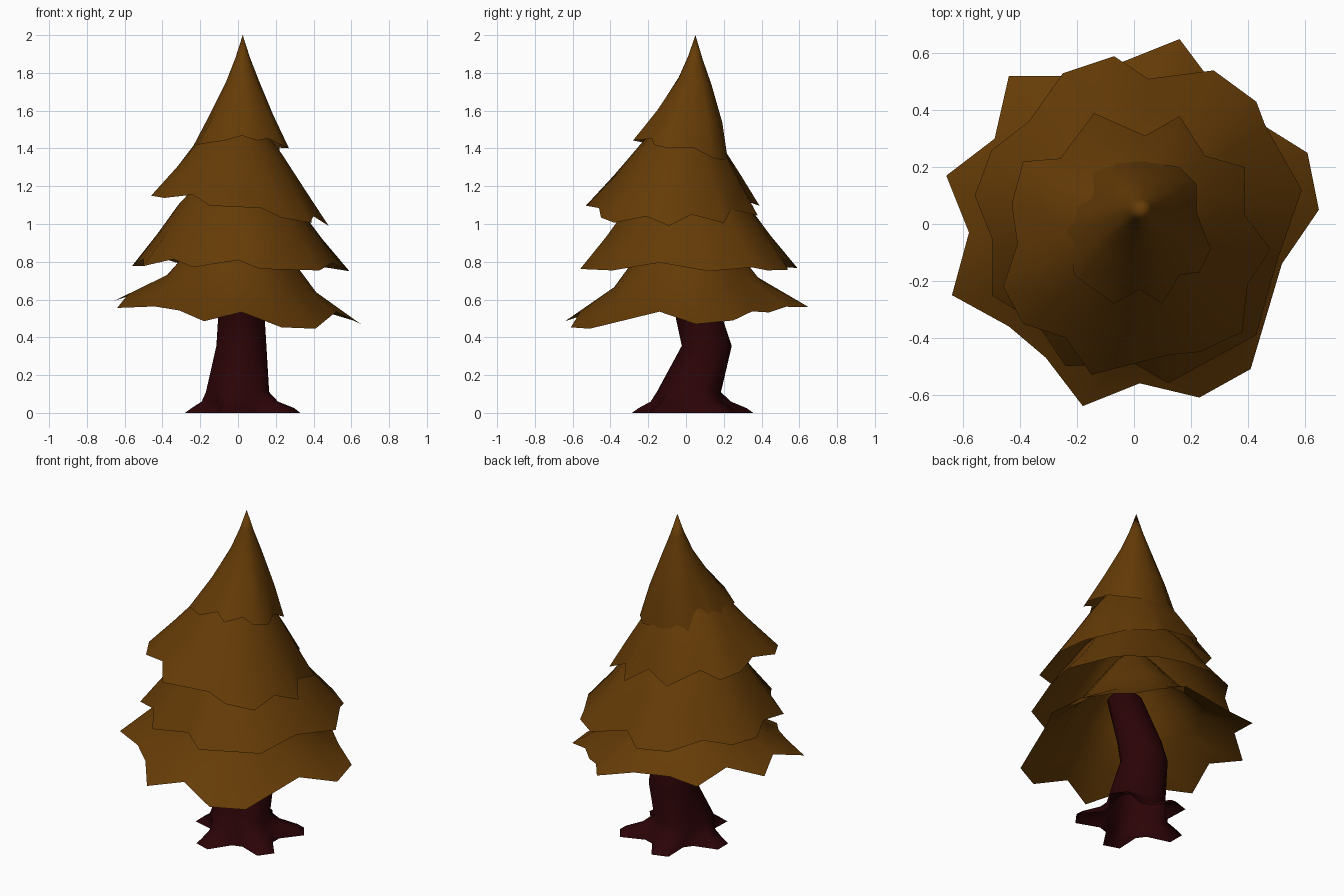
import bpy
import bmesh
import math

starter = bpy.data.objects.get("Cube")
if starter:
    bpy.data.objects.remove(starter, do_unlink=True)


def make_material(name, colour):
    material = bpy.data.materials.new(name)
    material.use_nodes = True
    material.diffuse_color = (*colour, 1)
    shader = material.node_tree.nodes["Principled BSDF"]
    shader.inputs["Base Color"].default_value = (*colour, 1)
    shader.inputs["Roughness"].default_value = 1
    return material


foliage_brown = make_material("foliage_brown", (0.13, 0.044, 0.002))
bark_red = make_material("bark_red", (0.024, 0.001, 0.002))


def loft(name, rings, material, top):
    """Skin a stack of rings from an open bottom up to a closing point."""
    bm = bmesh.new()
    loops = [[bm.verts.new(point) for point in ring] for ring in rings]
    tip = bm.verts.new(top)
    count = len(loops[0])
    for i in range(count):
        j = (i + 1) % count
        for lower, upper in zip(loops, loops[1:]):
            bm.faces.new((lower[i], lower[j], upper[j], upper[i]))
        bm.faces.new((loops[-1][i], loops[-1][j], tip))
    mesh = bpy.data.meshes.new(name)
    bm.to_mesh(mesh)
    bm.free()
    mesh.materials.append(material)
    obj = bpy.data.objects.new(name, mesh)
    bpy.context.collection.objects.link(obj)
    bpy.ops.object.select_all(action="DESELECT")
    obj.select_set(True)
    bpy.context.view_layer.objects.active = obj
    bpy.ops.object.shade_smooth_by_angle(angle=math.radians(70))


def foliage_tier(name, rim, centre, height, tilt, profile, rise):
    """Open skirt: a jagged, tilted rim that rounds off up a (scale, height) profile."""
    cx, cy = centre
    radii = [math.hypot(x - cx, y - cy) for x, y in rim]
    count = len(rim)
    mean = sum(radii) / count
    rings = []
    for scale, lift in profile:
        rounding = min(1, 1.4 * (1 - scale))
        ring = []
        for i, (x, y) in enumerate(rim):
            # the jagged outline fades into a circle towards the top
            factor = scale * (1 + rounding * (mean / radii[i] - 1))
            dx, dy = (x - cx) * factor, (y - cy) * factor
            # notches sit a little higher than the tips beside them
            beside = (radii[i - 1] + radii[(i + 1) % count]) / 2
            notch = max(0, beside - radii[i]) * 0.6 * (1 - rounding)
            z = height + lift + notch + tilt[0] * dx + tilt[1] * dy
            ring.append((cx + dx, cy + dy, z))
        rings.append(ring)
    loft(name, rings, foliage_brown, (cx, cy, height + rise))


# Foliage tiers, lowest first, rims run counter-clockwise
foliage_tier(
    "foliage_bottom",
    [(.65, .05), (.61, .25), (.45, .35), (.36, .44), (.25, .53), (.16, .65),
     (-.04, .57), (-.25, .52), (-.44, .52), (-.49, .3), (-.66, .17), (-.58, -.03),
     (-.64, -.25), (-.44, -.36), (-.31, -.47), (-.18, -.64), (.02, -.56),
     (.23, -.61), (.41, -.51), (.52, -.14)],
    (.015, 0), 0.52, (-.085, .08),
    [(1, 0), (.64, .15), (.48, .28), (.18, .52)], 0.62)

foliage_tier(
    "foliage_lower_middle",
    [(.59, .12), (.46, .35), (.43, .43), (.28, .54), (.05, .51), (-.07, .59),
     (-.25, .53), (-.37, .36), (-.5, .26), (-.56, .1), (-.5, -.05), (-.5, -.25),
     (-.34, -.35), (-.24, -.5), (0, -.49), (.12, -.56), (.43, -.39), (.5, -.14)],
    (0, .01), 0.765, (-.025, 0),
    [(1, 0), (.77, .17), (.57, .33), (.2, .55)], 0.65)

foliage_tier(
    "foliage_upper_middle",
    [(.48, -.09), (.39, .03), (.39, .2), (.25, .24), (.16, .38), (.04, .31),
     (-.14, .39), (-.26, .23), (-.39, .22), (-.43, .07), (-.41, -.07),
     (-.46, -.22), (-.39, -.35), (-.24, -.4), (-.15, -.53), (.12, -.46),
     (.23, -.45), (.38, -.38), (.4, -.21)],
    (.01, -.02), 1.07, (-.17, 0),
    [(1, 0), (.75, .17), (.5, .335), (.2, .5)], 0.6)

foliage_tier(
    "foliage_top",
    [(.27, -.09), (.22, .04), (.22, .14), (.16, .2), (.04, .22), (-.07, .22),
     (-.15, .19), (-.16, .11), (-.23, .06), (-.25, -.03), (-.22, -.12),
     (-.21, -.18), (-.07, -.28), (.02, -.23), (.1, -.28), (.16, -.18), (.23, -.17)],
    (.025, .05), 1.37, (0, -.22),
    [(1, 0), (.68, .19), (.34, .385), (.15, .51)], 0.63)

# Bent trunk with five square-ended roots: centre x, y, z, root radius, gap radius
sections = [
    (.04, .035, 0, .325, .2),
    (.04, .035, .025, .29, .19),
    (.02, .025, .06, .215, .18),
    (0, .015, .11, .172, .167),
    (.018, .11, .355, .134, .134),
    (.018, .07, .5, .125, .125),
    (.05, -.02, .8, .1, .1),
]
sides = 20
trunk_rings = []
for cx, cy, z, root, gap in sections:
    ring = []
    for i in range(sides):
        angle = math.radians(27) + math.tau * i / sides
        # two spokes of each four make a root, the other two the gap beside it
        radius = root if i % 4 in (0, 1) else gap
        ring.append((cx + radius * math.cos(angle), cy + radius * math.sin(angle), z))
    trunk_rings.append(ring)
loft("trunk", trunk_rings, bark_red, (.05, -.03, .9))
